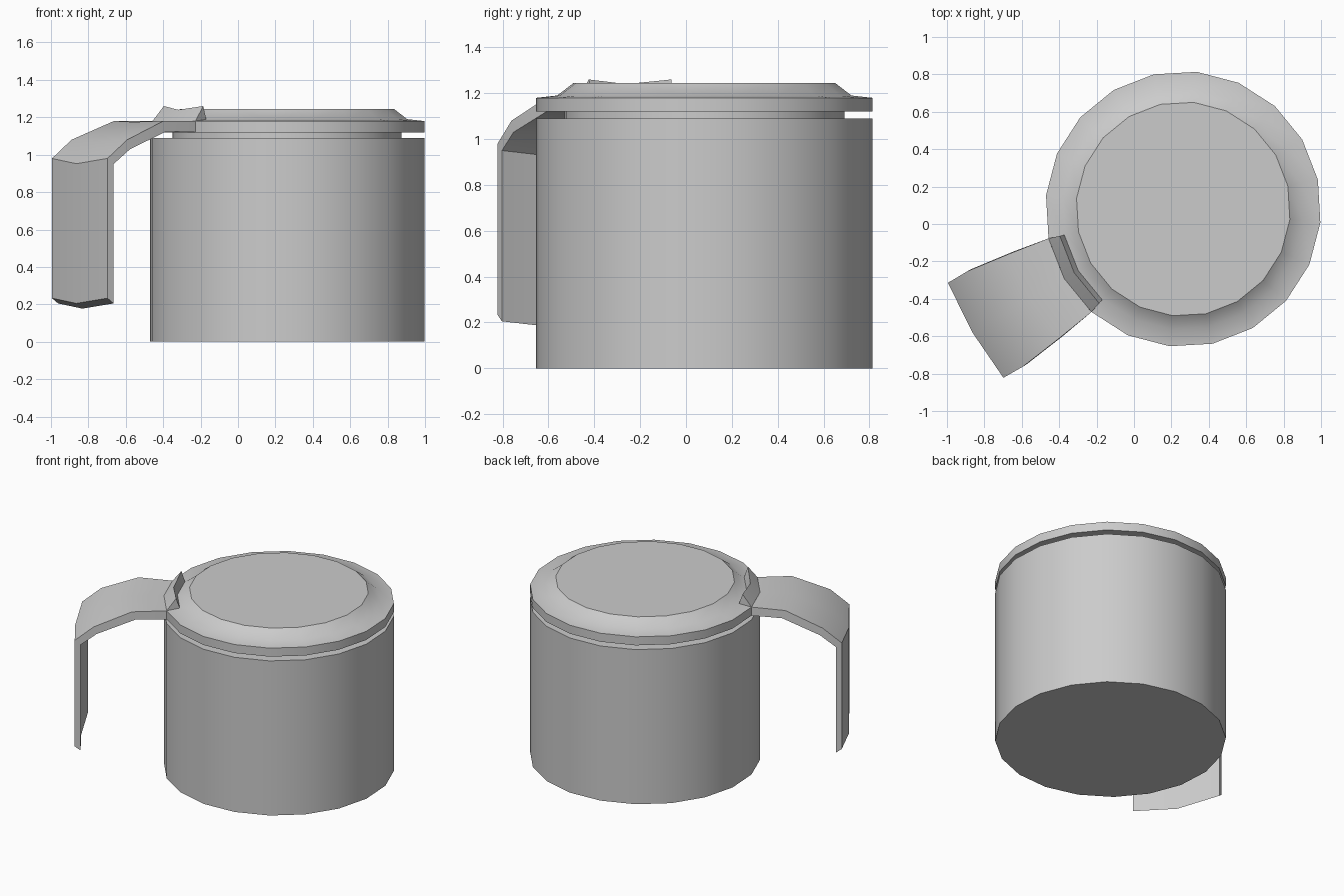
import bpy, bmesh
from math import sin, cos, radians, atan2, hypot

if "Cube" in bpy.data.objects:
    bpy.data.objects.remove(bpy.data.objects["Cube"])

CX, CY = 0.263, 0.08        # axis of the round vessel
HANDLE = radians(210.3)     # direction the handle points
SIDES = 20


def finish(name, bm):
    bmesh.ops.recalc_face_normals(bm, faces=bm.faces)
    mesh = bpy.data.meshes.new(name)
    bm.to_mesh(mesh)
    bm.free()
    ob = bpy.data.objects.new(name, mesh)
    bpy.context.collection.objects.link(ob)
    bpy.ops.object.select_all(action='DESELECT')
    bpy.context.view_layer.objects.active = ob
    ob.select_set(True)
    bpy.ops.object.shade_smooth_by_angle(angle=radians(33))
    return ob


def place(u, v, z):
    """u runs out along the handle, v across it."""
    return (CX + u * cos(HANDLE) - v * sin(HANDLE),
            CY + u * sin(HANDLE) + v * cos(HANDLE), z)


def bridge(bm, a, b):
    n = len(a)
    for i in range(n):
        bm.faces.new((a[i], a[(i + 1) % n], b[(i + 1) % n], b[i]))


def lathe(name, profile, cap_bottom=False, cap_top=False):
    bm = bmesh.new()
    rings = []
    for r, z in profile:
        angles = [radians(360 / SIDES * i) for i in range(SIDES)]
        rings.append([bm.verts.new(place(r * cos(a), r * sin(a), z)) for a in angles])
    for a, b in zip(rings, rings[1:]):
        bridge(bm, a, b)
    if cap_bottom:
        bm.faces.new(rings[0])
    if cap_top:
        bm.faces.new(rings[-1])
    return finish(name, bm)


def loft(name, sections):
    """Closed solid through equal-length cross-sections of (u, v, z) points."""
    bm = bmesh.new()
    loops = [[bm.verts.new(place(*p)) for p in s] for s in sections]
    for a, b in zip(loops, loops[1:]):
        bridge(bm, a, b)
    bm.faces.new(loops[0])
    bm.faces.new(loops[-1])
    return finish(name, bm)


# Vessel with its recessed neck
lathe("body", [(0.737, 0), (0.737, 1.09), (0.615, 1.09), (0.615, 1.12)], cap_bottom=True)

# Lid with flat rim and bevelled crown
lathe("lid", [(0.615, 1.12), (0.737, 1.12), (0.737, 1.18), (0.645, 1.19), (0.573, 1.245)],
      cap_top=True)

# Hanging handle: outer (u, z), inner (u, z), half width, outward bow, centre drop
stations = [
    ((0.701, 1.18), (0.701, 1.12), 0.228, 0.036, 0.0),
    ((0.92, 1.18), (0.90, 1.125), 0.262, 0.035, 0.005),
    ((1.163, 1.08), (1.145, 1.03), 0.295, 0.035, 0.015),
    ((1.285, 0.98), (1.247, 0.95), 0.294, 0.021, 0.028),
    ((1.285, 0.233), (1.247, 0.205), 0.294, 0.021, 0.028),
]
sections = []
for (uo, zo), (ui, zi), w, bow, drop in stations:
    sections.append([(uo, -w, zo), (uo + bow, 0, zo - drop), (uo, w, zo),
                     (ui, w, zi), (ui + bow, 0, zi - drop), (ui, -w, zi)])
loft("handle", sections)

# Thumb ridge on the rim above the handle
ridge = []
for deg, crest in ((-18, 1.26), (0, 1.24), (18, 1.26)):
    a = radians(deg)
    ridge.append([(r * cos(a), r * sin(a), z)
                  for r, z in ((0.737, 1.18), (0.675, crest), (0.650, 1.188))])
loft("thumb_ridge", ridge)
